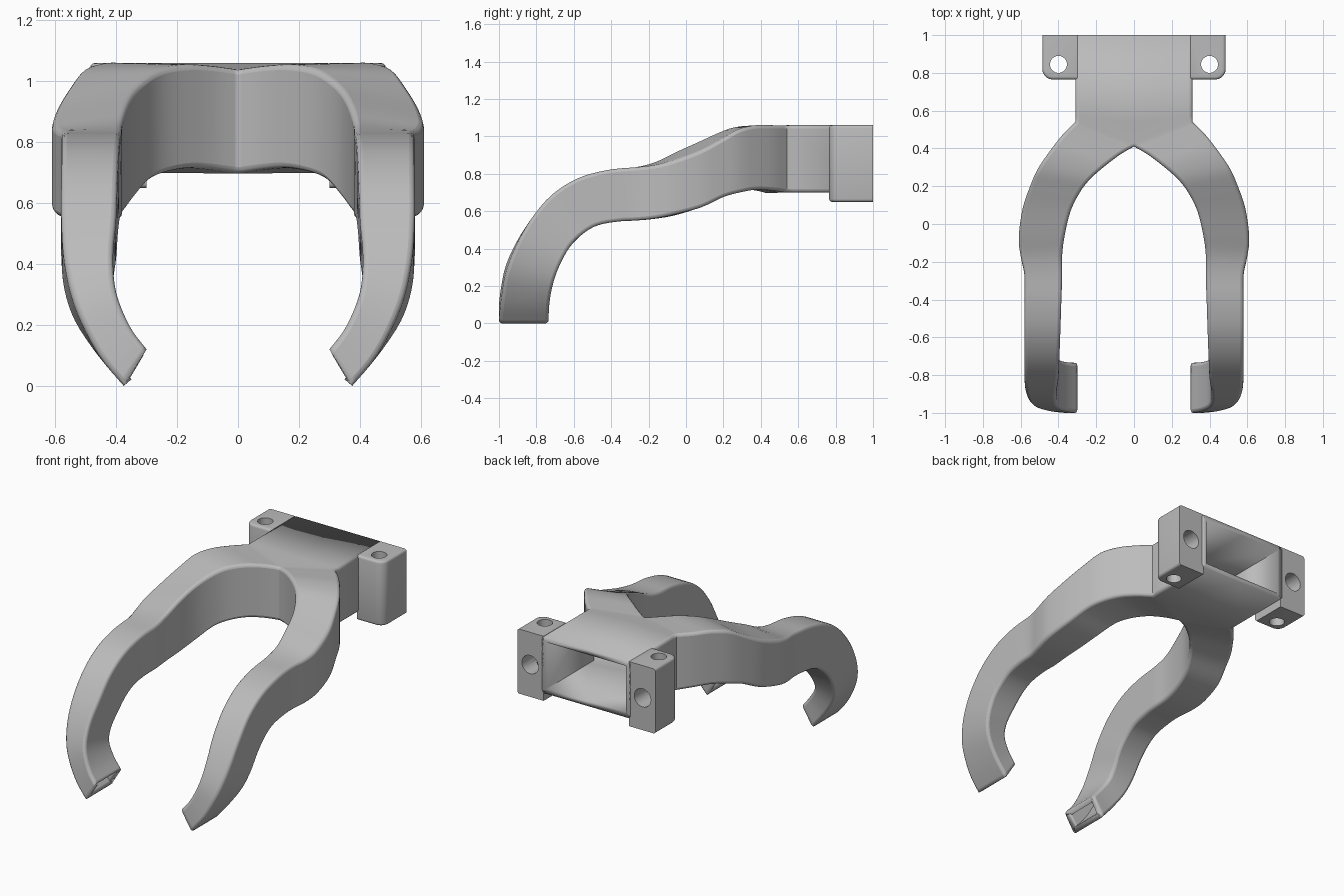
import bpy, bmesh, math
from mathutils import Vector

cube = bpy.data.objects.get("Cube")
if cube:
    bpy.data.objects.remove(cube, do_unlink=True)

grey = bpy.data.materials.new("plain grey")
grey.use_nodes = True
colour = (0.5, 0.5, 0.5, 1)
grey.diffuse_color = colour
grey.node_tree.nodes["Principled BSDF"].inputs["Base Color"].default_value = colour


def make_object(name, bm):
    mesh = bpy.data.meshes.new(name)
    bm.to_mesh(mesh)
    bm.free()
    mesh.materials.append(grey)
    obj = bpy.data.objects.new(name, mesh)
    bpy.context.collection.objects.link(obj)
    return obj


def select_only(obj):
    bpy.ops.object.select_all(action='DESELECT')
    obj.select_set(True)
    bpy.context.view_layer.objects.active = obj


def spline(a, b, c, d, t):
    """Catmull-Rom point between b and c."""
    return 0.5 * (2 * b + (c - a) * t + (2 * a - 5 * b + 4 * c - d) * t * t
                  + (3 * b - a - 3 * c + d) * t ** 3)


# Every section has four corners: outer top, inner top, inner bottom, outer bottom
def fork_section(xo, yo, zo, xi, yi, zi, zb):
    return [Vector(p) for p in ((xo, yo, zo), (xi, yi, zi), (xi, yi, zb), (xo, yo, zb))]


def tail_section(xo, xi, yt, zt, yb, zb, tilt):
    return [Vector(p) for p in ((xo, yt, zt), (xi, yt, zt + tilt),
                                (xi, yb, zb + tilt), (xo, yb, zb))]


neck = [fork_section(.31, 1, 1.06, 0, 1, 1.06, .7),
        fork_section(.31, .57, 1.06, 0, .54, 1.06, .7)]

# Outer x, y, top z; inner x, y, top z; bottom z
fork = [fork_section(*row) for row in (
    (.31, .54, 1.06, 0, .41, 1.04, .7),
    (.38, .47, 1.06, .07, .37, 1.05, .71),
    (.45, .38, 1.06, .15, .31, 1.055, .715),
    (.51, .29, 1.04, .23, .24, 1.045, .7),
    (.55, .2, .99, .285, .17, 1.02, .675),
    (.59, .08, .925, .335, .07, .975, .62),
    (.61, -.07, .87, .365, -.05, .92, .58),
    (.6, -.17, .845, .38, -.16, .865, .56),
    (.58, -.27, .835, .38, -.27, .835, .55))]

# Outer x, inner x, front y and z, back y and z, rise of the inner side
tail = [tail_section(*row) for row in (
    (.58, .385, -.42, .82, -.36, .545, 0),
    (.58, .39, -.58, .775, -.47, .525, 0),
    (.58, .395, -.72, .685, -.55, .48, 0),
    (.58, .4, -.83, .555, -.62, .41, 0),
    (.57, .41, -.91, .41, -.675, .31, .02),
    (.535, .4, -.965, .26, -.71, .21, .05),
    (.46, .355, -.99, .105, -.73, .1, .09),
    (.375, .3, -1, 0, -.735, 0, .12))]

# Smooth the arm sections
keys = fork + tail
arm = []
steps = 4
for i in range(len(keys) - 1):
    group = [keys[max(0, min(len(keys) - 1, i + j))] for j in (-1, 0, 1, 2)]
    for s in range(steps):
        arm.append([spline(*corner, s / steps) for corner in zip(*group)])
arm.append(keys[-1])

# Forked duct: half loft, mirrored, edges rounded, hollowed with open ends
bm = bmesh.new()
rings = [[bm.verts.new(p) for p in section] for section in neck + arm]
for i, (a, b) in enumerate(zip(rings, rings[1:])):
    for k in range(4):
        if k == 1 and i < len(neck):
            continue  # both halves share one open neck
        n = (k + 1) % 4
        bm.faces.new((a[k], a[n], b[n], b[k]))
duct = make_object("forked_duct", bm)
mirror = duct.modifiers.new("Mirror", 'MIRROR')
mirror.merge_threshold = .001
rounding = duct.modifiers.new("Rounded edges", 'BEVEL')
rounding.width = .018
rounding.segments = 3
rounding.limit_method = 'ANGLE'
rounding.angle_limit = math.radians(60)
rounding.use_clamp_overlap = False
shell = duct.modifiers.new("Wall", 'SOLIDIFY')
shell.thickness = .033
shell.offset = -1
shell.use_even_offset = True
select_only(duct)
bpy.ops.object.shade_smooth_by_angle(angle=math.radians(35))

# Mounting ear: block with a rounded front corner and softened outer edges
x0, x1, y0, y1, z0, z1 = .3, .485, .765, 1, .65, 1.06
bm = bmesh.new()
bmesh.ops.create_cube(bm, size=1)
for v in bm.verts:
    v.co = Vector((x1 if v.co.x > 0 else x0, y1 if v.co.y > 0 else y0,
                   z1 if v.co.z > 0 else z0))
corner = [e for e in bm.edges if all(v.co.x > .4 and v.co.y < .8 for v in e.verts)]
bmesh.ops.bevel(bm, geom=corner, offset=.055, segments=6, profile=.5, affect='EDGES')


def is_soft(edge):
    a, b = (v.co for v in edge.verts)
    flat = abs(a.z - b.z) < .001
    at_back = min(a.y, b.y) > y1 - .001
    at_neck = max(a.x, b.x) < x0 + .001
    return flat and not at_back and not at_neck


bmesh.ops.bevel(bm, geom=[e for e in bm.edges if is_soft(e)], offset=.015,
                segments=3, profile=.5, affect='EDGES')
ear = make_object("mounting_ears", bm)


# Screw holes: one through from above, one blind from the back
def drill(radius, depth, location, tilt):
    bpy.ops.mesh.primitive_cylinder_add(vertices=32, radius=radius, depth=depth,
                                        location=location, rotation=(tilt, 0, 0))
    cutter = bpy.context.object
    cutter.hide_render = True
    cut = ear.modifiers.new("Hole", 'BOOLEAN')
    cut.operation = 'DIFFERENCE'
    cut.solver = 'EXACT'
    cut.object = cutter
    select_only(ear)
    bpy.ops.object.modifier_apply(modifier=cut.name)
    bpy.data.objects.remove(cutter, do_unlink=True)


drill(.045, 1, (.4, .845, .85), 0)
drill(.058, .3, (.395, 1, .855), math.pi / 2)
ear.modifiers.new("Mirror", 'MIRROR')
select_only(ear)
bpy.ops.object.shade_smooth_by_angle(angle=math.radians(35))
